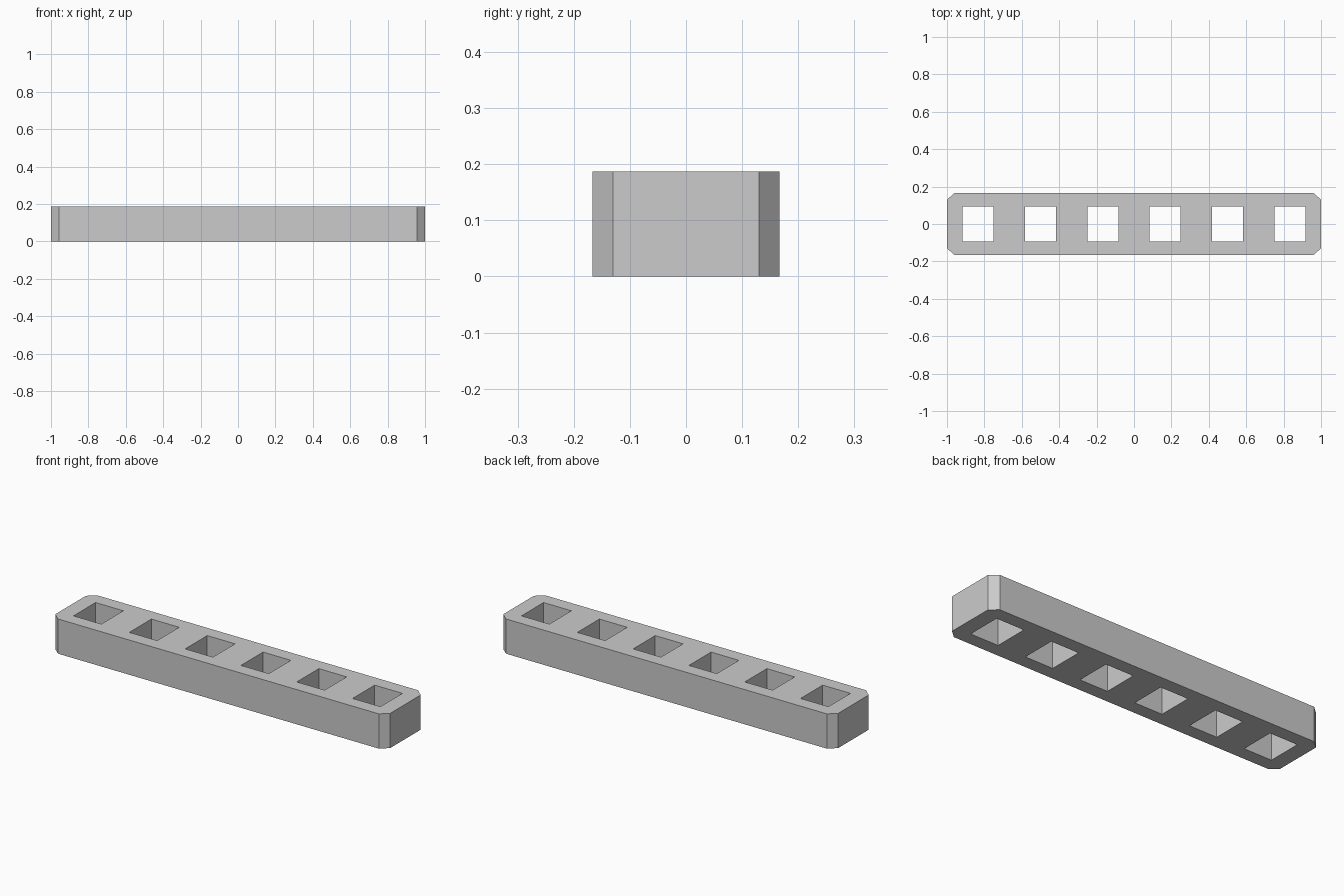
import bpy
import bmesh

cube = bpy.data.objects.get("Cube")
if cube:
    bpy.data.objects.remove(cube, do_unlink=True)

HALF_LENGTH, HALF_WIDTH, HEIGHT = 1.0, 0.167, 0.1875
CHAMFER_X, CHAMFER_Y = 0.042, 0.037
HOLES, HOLE_HALF_X, HOLE_HALF_Y = 6, 0.083, 0.094
PITCH = 2 * HALF_LENGTH / HOLES

grey = bpy.data.materials.new("plain grey")
grey.use_nodes = True
colour = (0.6, 0.6, 0.6, 1)
grey.diffuse_color = colour
grey.node_tree.nodes["Principled BSDF"].inputs["Base Color"].default_value = colour

profile = bpy.data.curves.new("slotted_bar", "CURVE")
profile.dimensions = "2D"
profile.fill_mode = "BOTH"
profile.extrude = HEIGHT / 2


def add_outline(points):
    spline = profile.splines.new("POLY")
    spline.points.add(len(points) - 1)
    for point, (x, y) in zip(spline.points, points):
        point.co = (x, y, 0, 1)
    spline.use_cyclic_u = True


# Outer outline with chamfered corners
inner_x, inner_y = HALF_LENGTH - CHAMFER_X, HALF_WIDTH - CHAMFER_Y
add_outline([
    (inner_x, -HALF_WIDTH), (HALF_LENGTH, -inner_y),
    (HALF_LENGTH, inner_y), (inner_x, HALF_WIDTH),
    (-inner_x, HALF_WIDTH), (-HALF_LENGTH, inner_y),
    (-HALF_LENGTH, -inner_y), (-inner_x, -HALF_WIDTH),
])

# Row of rectangular through holes
for i in range(HOLES):
    cx = (i + 0.5) * PITCH - HALF_LENGTH
    add_outline([(cx + sx * HOLE_HALF_X, sy * HOLE_HALF_Y)
                 for sx, sy in ((-1, -1), (-1, 1), (1, 1), (1, -1))])

# Extruded bar turned into a clean flat-shaded mesh
bar = bpy.data.objects.new("slotted_bar", profile)
bpy.context.collection.objects.link(bar)
bpy.ops.object.select_all(action="DESELECT")
bar.select_set(True)
bpy.context.view_layer.objects.active = bar
bpy.ops.object.convert(target="MESH")
bar = bpy.context.object

bm = bmesh.new()
bm.from_mesh(bar.data)
bmesh.ops.remove_doubles(bm, verts=bm.verts, dist=0.0001)
bmesh.ops.translate(bm, verts=bm.verts, vec=(0, 0, HEIGHT / 2))
bmesh.ops.recalc_face_normals(bm, faces=bm.faces)
for face in bm.faces:
    face.smooth = False
    face.material_index = 0
bm.to_mesh(bar.data)
bm.free()
bar.data.materials.clear()
bar.data.materials.append(grey)
